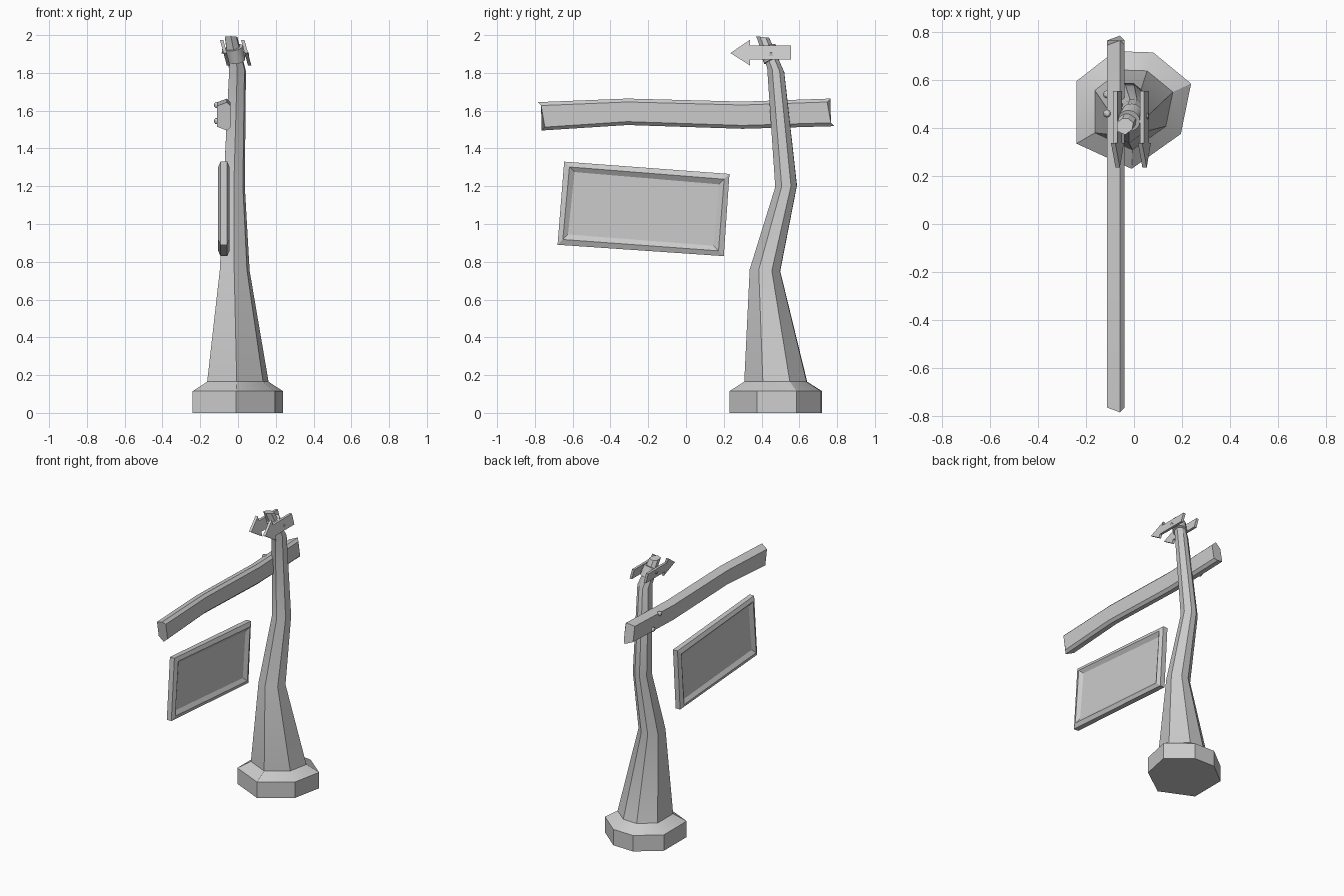
import bpy, bmesh, math
from mathutils import Vector

cube = bpy.data.objects.get("Cube")
if cube:
    bpy.data.objects.remove(cube, do_unlink=True)

grey = bpy.data.materials.new("plain grey")
grey.use_nodes = True
colour = (0.6, 0.6, 0.6, 1)
grey.diffuse_color = colour
grey.node_tree.nodes["Principled BSDF"].inputs["Base Color"].default_value = colour


def finish(name, bm):
    bmesh.ops.recalc_face_normals(bm, faces=bm.faces)
    mesh = bpy.data.meshes.new(name)
    bm.to_mesh(mesh)
    bm.free()
    mesh.materials.append(grey)
    mesh.shade_smooth()
    mesh.set_sharp_from_angle(angle=math.radians(30))
    obj = bpy.data.objects.new(name, mesh)
    bpy.context.collection.objects.link(obj)
    return obj


def loft(name, rings):
    """Skin a list of equal-length point rings and cap both ends."""
    bm = bmesh.new()
    loops = [[bm.verts.new(p) for p in ring] for ring in rings]
    n = len(loops[0])
    for a, b in zip(loops, loops[1:]):
        for i in range(n):
            j = (i + 1) % n
            bm.faces.new((a[i], a[j], b[j], b[i]))
    bm.faces.new(loops[0][::-1])
    bm.faces.new(loops[-1])
    return finish(name, bm)


def rod(name, start, end, radius, sides=12):
    start, end = Vector(start), Vector(end)
    turn = (end - start).to_track_quat('Z', 'Y')
    circle = [turn @ Vector((radius * math.cos(math.tau * i / sides),
                             radius * math.sin(math.tau * i / sides), 0))
              for i in range(sides)]
    return loft(name, [[p + c for c in circle] for p in (start, end)])


# Seven-sided crooked post with a wide foot
outline = [(-.24, .12), (-.24, -.14), (-.01, -.245), (.195, -.10),
           (.238, .11), (.08, .24), (-.08, .245)]
# Each level: centre x, centre y, z, scale, slope along y
levels = [(0, .475, 0, 1, 0), (0, .475, .115, 1, 0),
          (0, .475, .165, .68, 0), (-.017, .418, .755, .33, -.06),
          (-.02, .53, 1.2, .235, .08), (-.002, .475, 1.815, .185, -.25),
          (-.036, .406, 1.99, .14, -.12)]
loft("post", [[(cx + s * x, cy + s * y, z + slope * s * y) for x, y in outline]
              for cx, cy, z, s, slope in levels])

# Slightly wavy crossbeam, chamfered toward the post
stations = [(-.785, 1.645, -.765, 1.495), (-.31, 1.664, -.31, 1.524),
            (.3, 1.648, .3, 1.504), (.765, 1.664, .785, 1.518)]


def beam_ring(k, station):
    top_y, top, low_y, low = station
    end = {0: 1, 3: -1}.get(k, 0)
    ring = []
    for x, inset in ((-.112, .02), (-.058, 0), (-.04, .018)):
        ring.append((x, top_y + end * inset, top - inset))
    for x, inset in ((-.04, .018), (-.058, 0), (-.112, .02)):
        ring.append((x, low_y + end * inset, low + inset))
    return ring


loft("crossbeam", [beam_ring(k, s) for k, s in enumerate(stations)])

# Bolts holding the beam
for name, y, z in (("upper_bolt", .46, 1.63), ("lower_bolt", .54, 1.545)):
    bm = bmesh.new()
    bmesh.ops.create_uvsphere(bm, u_segments=10, v_segments=6, radius=.017)
    bmesh.ops.translate(bm, verts=bm.verts, vec=(-.112, y, z))
    finish(name, bm)

# Hanging board: raised frame and recessed panel on both faces
corners = [Vector(c) for c in ((-.645, 1.33), (.23, 1.265), (.20, .83), (-.68, .89))]
inward = [Vector(d) for d in ((1, -1), (-1, -1), (-1, 1), (1, 1))]


def board_ring(x, inset):
    return [(x, *(c + d * inset)) for c, d in zip(corners, inward)]


section = [(.012, .055), (.03, .028), (.018, 0)]
loft("hanging_board",
     [board_ring(-.075 - x, i) for x, i in section]
     + [board_ring(-.075 + x, i) for x, i in reversed(section)])

# Pair of leaning arrow signs
arrow = [(.235, 1.905), (.338, 1.975), (.338, 1.944), (.555, 1.944),
         (.555, 1.871), (.338, 1.871), (.338, 1.84)]
for name, cx in (("right_arrow", -.068), ("left_arrow", .044)):
    loft(name, [[(cx + side * .009 - .27 * (z - 1.905), y, z) for y, z in arrow]
                for side in (-1, 1)])

# Collar and cross pin fixing the arrows to the neck
rod("collar", (-.008, .458, 1.865), (-.021, .43, 1.935), .047, 16)
rod("arrow_pin", (-.085, .45, 1.915), (.058, .45, 1.895), .012, 10)
